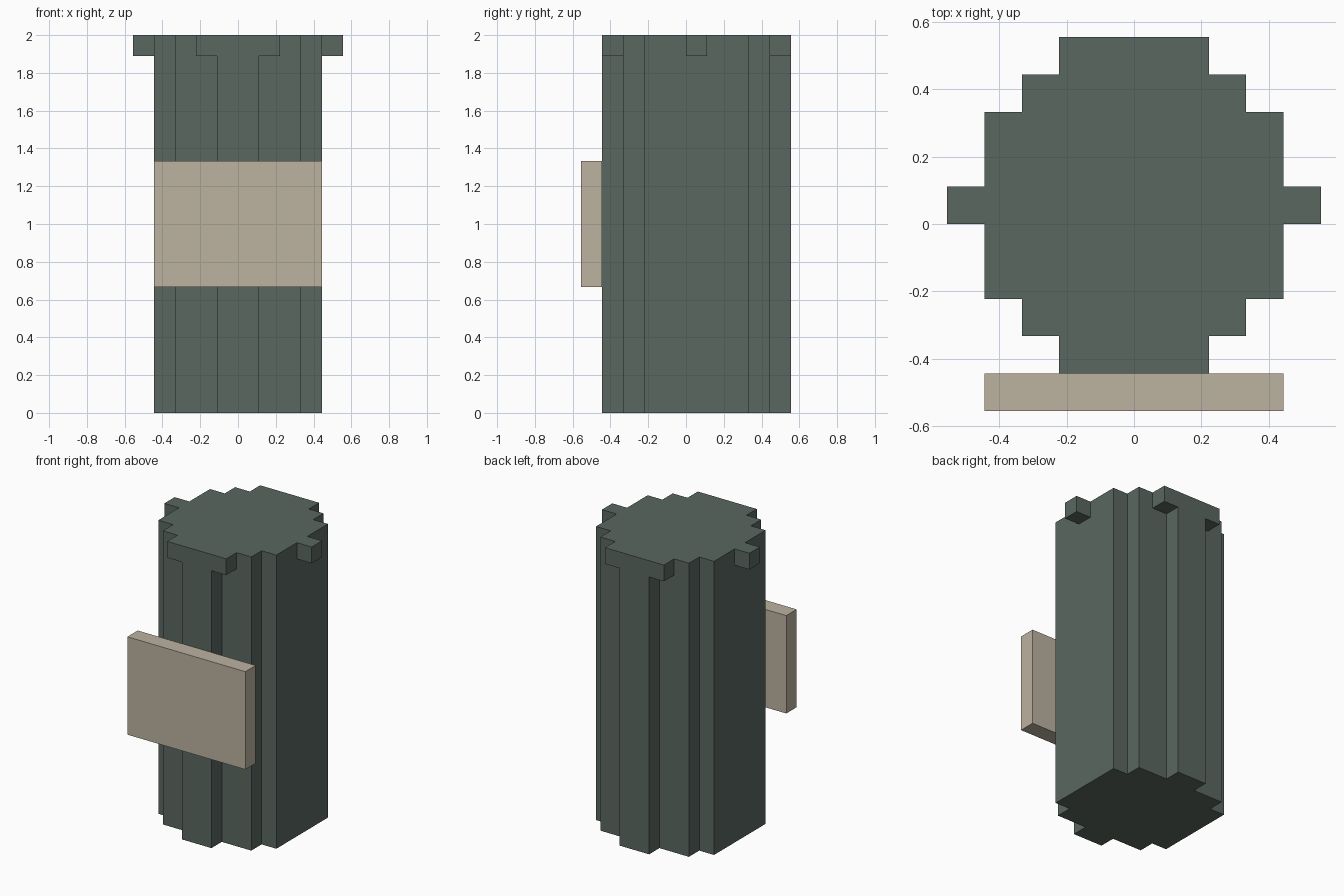
import bpy
import bmesh

U = 1 / 9  # block size shared by every part

old = bpy.data.objects.get("Cube")
if old:
    bpy.data.objects.remove(old, do_unlink=True)


def material(name, rgb):
    mat = bpy.data.materials.new(name)
    mat.use_nodes = True
    mat.diffuse_color = (*rgb, 1)
    mat.node_tree.nodes["Principled BSDF"].inputs["Base Color"].default_value = (*rgb, 1)
    return mat


def prism(name, outline, bottom, top, mat):
    """Extrude a flat outline, given in blocks, between two heights."""
    bm = bmesh.new()
    base = bm.faces.new([bm.verts.new((x * U, y * U, bottom * U)) for x, y in outline])
    side = bmesh.ops.extrude_face_region(bm, geom=[base], use_keep_orig=True)
    moved = [v for v in side["geom"] if isinstance(v, bmesh.types.BMVert)]
    bmesh.ops.translate(bm, verts=moved, vec=(0, 0, (top - bottom) * U))
    bmesh.ops.recalc_face_normals(bm, faces=bm.faces)
    mesh = bpy.data.meshes.new(name)
    bm.to_mesh(mesh)
    bm.free()
    mesh.materials.append(mat)
    obj = bpy.data.objects.new(name, mesh)
    bpy.context.collection.objects.link(obj)
    return obj


def block(name, x0, x1, y0, y1, bottom, top, mat):
    return prism(name, [(x0, y0), (x1, y0), (x1, y1), (x0, y1)], bottom, top, mat)


green = material("dark grey green", (0.102, 0.136, 0.117))
beige = material("beige", (0.503, 0.445, 0.352))

# Stepped column: right half of the outline, mirrored across x
half = [(1, -4), (1, -3), (3, -3), (3, -2), (4, -2),
        (4, 3), (3, 3), (3, 4), (1, 4), (1, 5)]
outline = half + [(-x, y) for x, y in reversed(half)]
prism("column", outline, 0, 18, green)

# Rim lugs on the sides and beside the front and back ribs
for side, s in (("left", 1), ("right", -1)):
    for part, inner, y in (("side", 4, 0), ("front", 1, -4), ("back", 1, 4)):
        x0, x1 = sorted((s * inner, s * (inner + 1)))
        block(f"{side}_{part}_lug", x0, x1, y, y + 1, 17, 18, green)

# Flat label plate on the front
block("front_plate", -4, 4, -5, -4, 6, 12, beige)
